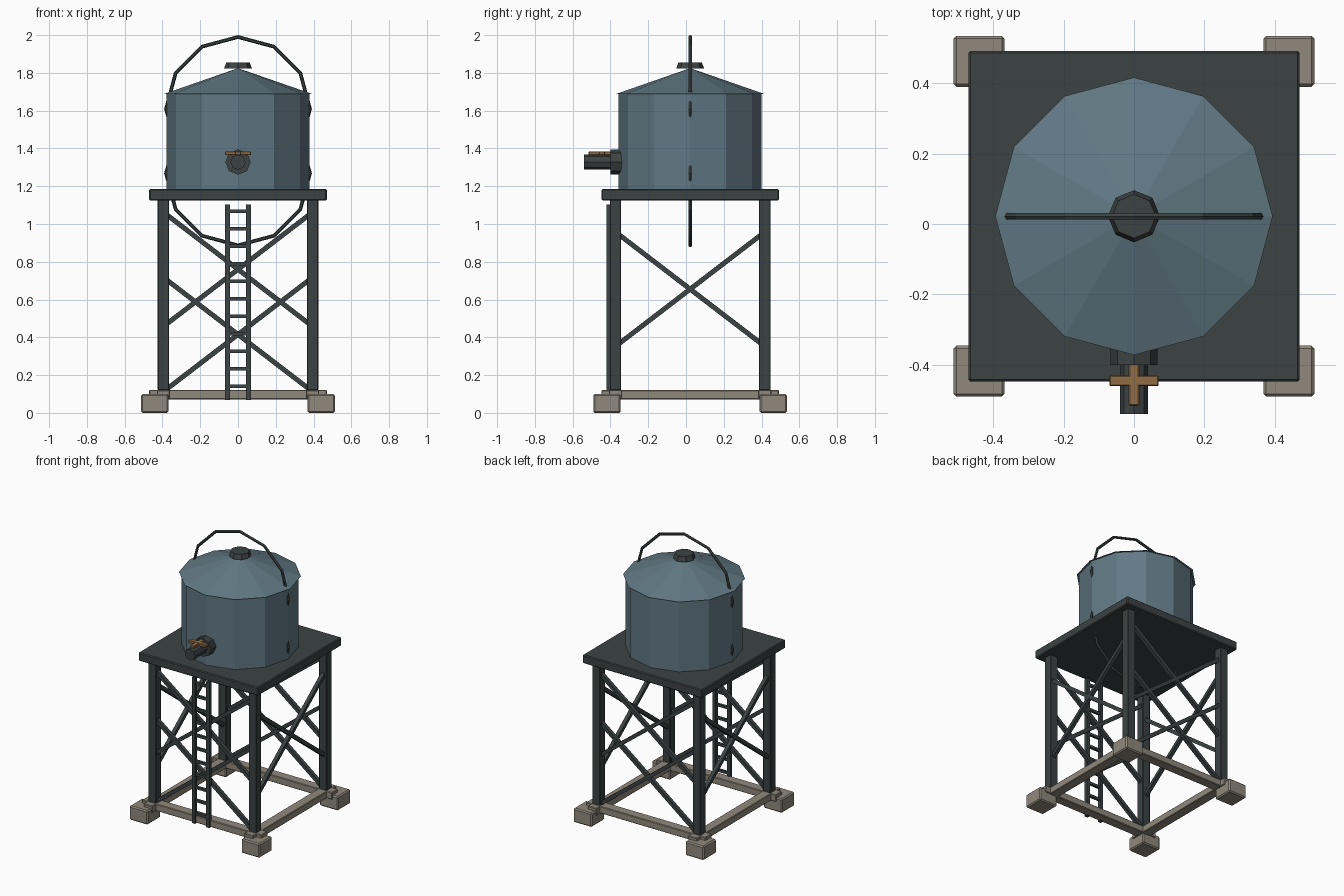
import bpy, bmesh, math
from mathutils import Vector, Matrix

if "Cube" in bpy.data.objects:
    bpy.data.objects.remove(bpy.data.objects["Cube"])

CY = 0.022  # y centre of the tower


def material(name, rgb):
    m = bpy.data.materials.new(name)
    m.diffuse_color = (*rgb, 1)
    m.use_nodes = True
    m.node_tree.nodes["Principled BSDF"].inputs["Base Color"].default_value = m.diffuse_color
    return m


TANK = material("tank_paint", (0.12, 0.19, 0.23))
STEEL = material("dark_steel", (0.045, 0.055, 0.055))
STONE = material("concrete", (0.28, 0.25, 0.20))
BRASS = material("brass", (0.28, 0.15, 0.06))


def finish(bm, name, mat, bevel=0):
    me = bpy.data.meshes.new(name)
    bm.to_mesh(me)
    bm.free()
    ob = bpy.data.objects.new(name, me)
    me.materials.append(mat)
    bpy.context.collection.objects.link(ob)
    if bevel:
        b = ob.modifiers.new("bevel", 'BEVEL')
        b.width, b.segments = bevel, 1
    return ob


def box(name, centre, size, mat, bevel=0, rot=Matrix()):
    bm = bmesh.new()
    bmesh.ops.create_cube(bm, size=1, matrix=Matrix.Translation(centre) @ rot @ Matrix.Diagonal((*size, 1)))
    return finish(bm, name, mat, bevel)


def bar(name, a, b, t, mat):
    a, b = Vector(a), Vector(b)
    rot = (b - a).to_track_quat('Z', 'Y').to_matrix().to_4x4()
    return box(name, (a + b) / 2, (t, t, (b - a).length), mat, rot=rot)


def cone(name, a, b, r1, r2, sides, mat):
    a, b = Vector(a), Vector(b)
    d = b - a
    rot = Matrix.Rotation(math.pi / 2, 4, 'X') if abs(d.y) > 0 else Matrix()
    bm = bmesh.new()
    bmesh.ops.create_cone(bm, cap_ends=True, segments=sides, radius1=r1, radius2=r2, depth=d.length,
                          matrix=Matrix.Translation((a + b) / 2) @ rot)
    return finish(bm, name, mat)


# Footings and legs
for sx in (-1, 1):
    for sy in (-1, 1):
        box("footing", (0.44 * sx, CY + 0.44 * sy, 0.05), (0.145, 0.145, 0.1), STONE, 0.008)
        box("leg", (0.395 * sx, CY + 0.395 * sy, 0.63), (0.06, 0.06, 1.02), STEEL, 0.003)

# Base beams
for s in (-1, 1):
    box("base_beam_x", (0, CY + 0.395 * s, 0.097), (0.94, 0.07, 0.05), STONE, 0.004)
    box("base_beam_y", (0.395 * s, CY, 0.096), (0.07, 0.94, 0.05), STONE, 0.004)

# Cross braces: two tiers front and back, one tier on each side
for s in (-1, 1):
    for d in (-1, 1):
        for z in (0.415, 0.76):
            y = CY + 0.395 * s
            bar("brace", (-0.385, y, z - 0.295 * d), (0.385, y, z + 0.295 * d), 0.026, STEEL)
        x = 0.395 * s
        bar("side_brace", (x, CY - 0.385, 0.655 - 0.295 * d), (x, CY + 0.385, 0.655 + 0.295 * d), 0.026, STEEL)

# Platform
box("platform", (0, CY, 1.155), (0.94, 0.94, 0.06), STEEL, 0.006)

# Ladder
for s in (-1, 1):
    box("ladder_rail", (0.056 * s, -0.408, 0.587), (0.025, 0.025, 1.035), STEEL)
for i in range(11):
    box("ladder_rung", (0, -0.408, 0.14 + 0.0927 * i), (0.11, 0.018, 0.018), STEEL)

# Tank, roof and hatch
cone("tank", (0, CY, 1.185), (0, CY, 1.69), 0.379, 0.379, 12, TANK)
cone("roof", (0, CY, 1.688), (0, CY, 1.825), 0.394, 0, 12, TANK)
cone("hatch", (0, CY, 1.822), (0, CY, 1.856), 0.074, 0.062, 8, STEEL)


# Upright hoops around the tank
def hoop(name, z, r=0.381, t=0.01, n=12, m=6):
    bm = bmesh.new()
    rings = []
    for i in range(n):
        a = math.tau * i / n
        rings.append([bm.verts.new(((r + t * math.cos(b)) * math.cos(a), CY + t * math.sin(b),
                                    z + (r + t * math.cos(b)) * math.sin(a)))
                      for b in (math.tau * j / m for j in range(m))])
    for i in range(n):
        p, q = rings[i], rings[(i + 1) % n]
        for j in range(m):
            k = (j + 1) % m
            bm.faces.new((p[j], p[k], q[k], q[j]))
    bmesh.ops.recalc_face_normals(bm, faces=bm.faces)
    finish(bm, name, STEEL)


hoop("upper_hoop", 1.609)
hoop("lower_hoop", 1.268)

# Outlet flange, spout and valve handle
cone("outlet_flange", (0, -0.40, 1.328), (0, -0.33, 1.328), 0.067, 0.067, 8, STEEL)
cone("spout", (0, -0.54, 1.328), (0, -0.38, 1.328), 0.04, 0.04, 8, STEEL)
box("handle_bar_x", (0, -0.445, 1.374), (0.14, 0.03, 0.02), BRASS, 0.003)
box("handle_bar_y", (0, -0.445, 1.374), (0.03, 0.14, 0.019), BRASS, 0.003)
